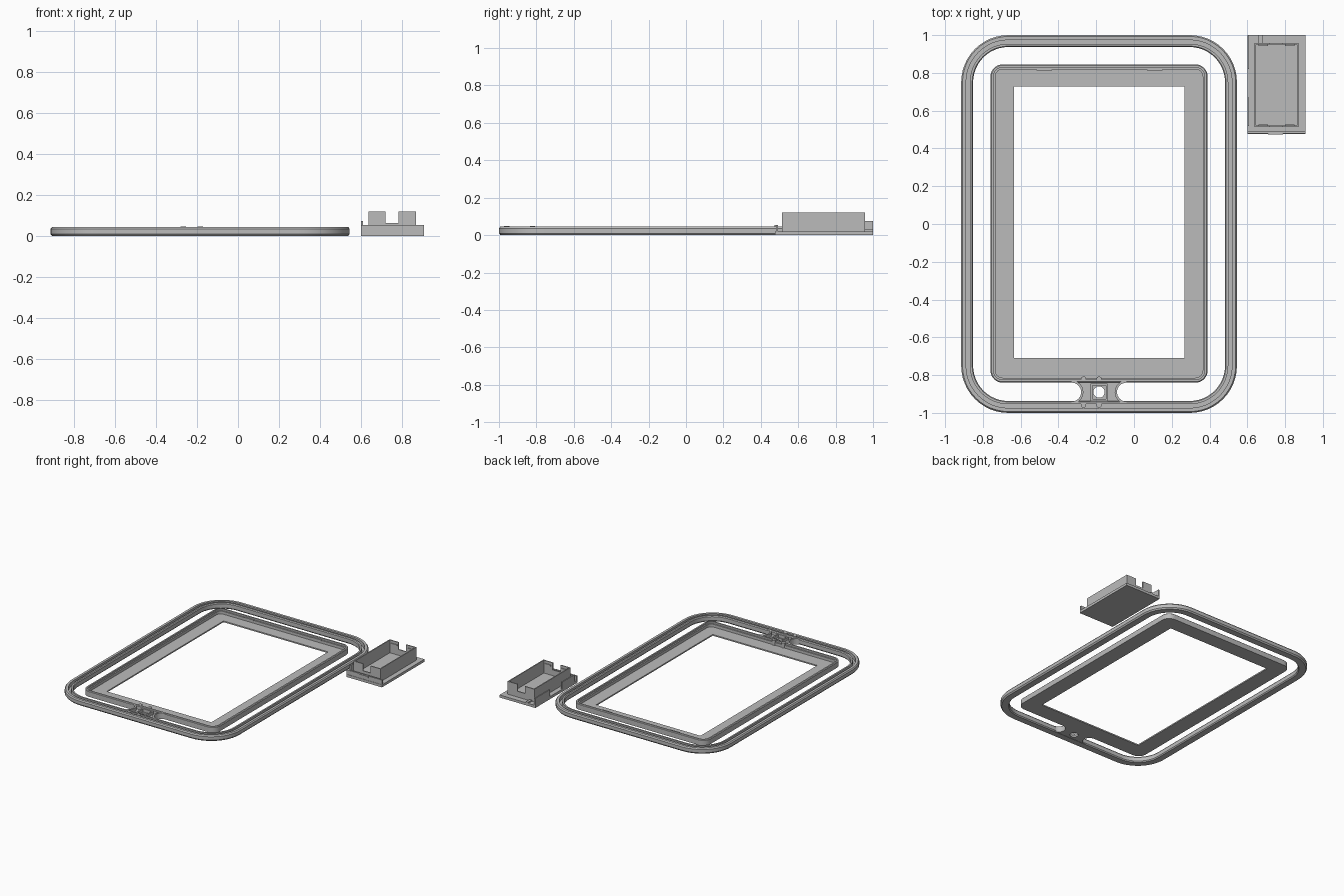
import bpy, bmesh, math

if "Cube" in bpy.data.objects:
    bpy.data.objects.remove(bpy.data.objects["Cube"])

grey = bpy.data.materials.new("plain grey")
grey.diffuse_color = (0.5, 0.5, 0.5, 1)
grey.use_nodes = True
grey.node_tree.nodes["Principled BSDF"].inputs["Base Color"].default_value = grey.diffuse_color
CX, CY = -0.185, -0.89          # centre of the bridge


def finish(name, bm, smooth=False):
    bmesh.ops.recalc_face_normals(bm, faces=bm.faces)
    me = bpy.data.meshes.new(name)
    bm.to_mesh(me)
    bm.free()
    ob = bpy.data.objects.new(name, me)
    bpy.context.collection.objects.link(ob)
    me.materials.append(grey)
    if smooth:
        bpy.ops.object.select_all(action='DESELECT')
        bpy.context.view_layer.objects.active = ob
        ob.select_set(True)
        bpy.ops.object.shade_smooth_by_angle(angle=math.radians(30))
    return ob


def rounded(x0, x1, y0, y1, r, n=12):
    pts = []
    for i, (cx, cy) in enumerate([(x1 - r, y1 - r), (x0 + r, y1 - r),
                                  (x0 + r, y0 + r), (x1 - r, y0 + r)]):
        for k in range(n + 1):
            a = math.pi / 2 * (i + k / n)
            pts.append((cx + r * math.cos(a), cy + r * math.sin(a)))
    return pts


def sweep(name, loops):
    """Closed skin through a cycle of (outline, z) loops."""
    bm = bmesh.new()
    rings = [[bm.verts.new((x, y, z)) for x, y in pts] for pts, z in loops]
    for a, b in zip(rings, rings[1:] + rings[:1]):
        for i in range(len(a)):
            j = (i + 1) % len(a)
            bm.faces.new((a[i], a[j], b[j], b[i]))
    return finish(name, bm, True)


def inset(rect, r, d):
    x0, x1, y0, y1 = rect
    return rounded(x0 + d, x1 - d, y0 + d, y1 - d, max(r - d, 0.012))


def box(name, x0, x1, y0, y1, z0, z1):
    bm = bmesh.new()
    bmesh.ops.create_cube(bm, size=1)
    for v in bm.verts:
        v.co = ((x0 + x1) / 2 + v.co.x * (x1 - x0),
                (y0 + y1) / 2 + v.co.y * (y1 - y0),
                (z0 + z1) / 2 + v.co.z * (z1 - z0))
    return finish(name, bm)


def prism(name, pts, z0, z1):
    bm = bmesh.new()
    f = bm.faces.new([bm.verts.new((x, y, z0)) for x, y in pts])
    top = bmesh.ops.extrude_face_region(bm, geom=[f])
    for v in top["geom"]:
        if isinstance(v, bmesh.types.BMVert):
            v.co.z = z1
    return finish(name, bm)


def circle(x, y, r, n=20):
    return [(x + r * math.cos(2 * math.pi * k / n),
             y + r * math.sin(2 * math.pi * k / n)) for k in range(n)]


# Outer ring with chamfered edges and a groove on top
ring = (-0.915, 0.545, -1.0, 1.0)
ring_profile = [(0.008, 0), (0, 0.01), (0, 0.036), (0.007, 0.045), (0.026, 0.045),
                (0.026, 0.014), (0.046, 0.014), (0.046, 0.045), (0.058, 0.045),
                (0.063, 0.038), (0.063, 0.008), (0.057, 0)]
sweep("outer_ring", [(inset(ring, 0.25, d), z) for d, z in ring_profile])

# Inner bezel: stepped rim around a thin ledge with a square-cornered opening
rim = (-0.76, 0.39, -0.84, 0.845)
opening = rounded(-0.635, 0.267, -0.71, 0.728, 0.0005)
bezel_profile = [(0, 0), (0, 0.04), (0.005, 0.045), (0.016, 0.045), (0.016, 0.032),
                 (0.026, 0.032), (0.026, 0.01)]
sweep("screen_bezel", [(inset(rim, 0.065, d), z) for d, z in bezel_profile]
      + [(opening, 0.01), (opening, 0)])

# Small clips on the upper bezel wall
for x in (-0.475, 0.11):
    box("bezel_clip", x - 0.04, x + 0.04, 0.812, 0.822, 0.03, 0.038)


# Bridge between ring and bezel, with concave ends
def arc(side, r, tip):
    return [(CX + side * (tip + r - r * math.cos(a)), CY + r * math.sin(a))
            for a in (math.pi * (k / 16 - 0.5) for k in range(17))]


plate = prism("bridge_plate", arc(1, 0.05, 0.095) + arc(-1, 0.05, 0.095)[::-1], 0, 0.016)
hole = prism("hole_cutter", circle(CX, CY, 0.03), -0.1, 0.1)
hole.hide_render = True
hole.hide_viewport = True
cut = plate.modifiers.new("hole", 'BOOLEAN')
cut.object = hole
cut.solver = 'EXACT'
for side in (-1, 1):
    prism("bridge_end_wall", arc(side, 0.05, 0.095) + arc(side, 0.062, 0.083)[::-1], 0.01, 0.045)
    # Square socket around the hole
    xs = sorted((CX + side * 0.036, CX + side * 0.046))
    box("socket_side", *xs, CY - 0.046, CY + 0.046, 0.01, 0.04)
    ys = sorted((CY + side * 0.036, CY + side * 0.046))
    box("socket_end", CX - 0.036, CX + 0.036, *ys, 0.01, 0.04)
    # Pins on the rims beside the bridge
    for x in (-0.267, CX):
        prism("bridge_pin", circle(x, CY + side * 0.069, 0.014), 0.01, 0.048)

# Separate holder: base plate, front lip and side posts
box("holder_base", 0.6, 0.908, 0.477, 1.0, 0, 0.02)
box("holder_front_lip", 0.6, 0.908, 0.48, 0.492, 0.02, 0.055)
box("holder_lip_tab", 0.71, 0.79, 0.474, 0.482, 0.043, 0.053)
for y0, y1 in ((0.52, 0.67), (0.82, 1.0)):
    box("holder_side_post", 0.6, 0.61, y0, y1, 0.02, 0.075)
box("holder_back_rib", 0.66, 0.68, 0.957, 1.0, 0.02, 0.03)

# Holder tray: long walls plus notched end walls
X0, X1, Y0, Y1, T = 0.638, 0.87, 0.513, 0.957, 0.008
for x in (X0, X1 - T):
    box("tray_side_wall", x, x + T, Y0, Y1, 0.02, 0.12)
for y, lip in ((Y0, Y0 + T), (Y1 - T, Y1 - T - 0.006)):
    u = [X0 + T, 0.72, 0.785, X1 - T]
    outline = [(u[0], 0.02), (u[3], 0.02), (u[3], 0.12), (u[2], 0.12),
               (u[2], 0.065), (u[1], 0.065), (u[1], 0.12), (u[0], 0.12)]
    wall = prism("tray_end_wall", outline, 0, T)
    for v in wall.data.vertices:
        v.co = (v.co.x, y + T - v.co.z, v.co.y)
    # Retaining ridges inside the end walls
    for x in (0.66, 0.80):
        box("tray_ridge", x, x + 0.05, lip, lip + 0.006, 0.09, 0.1)
